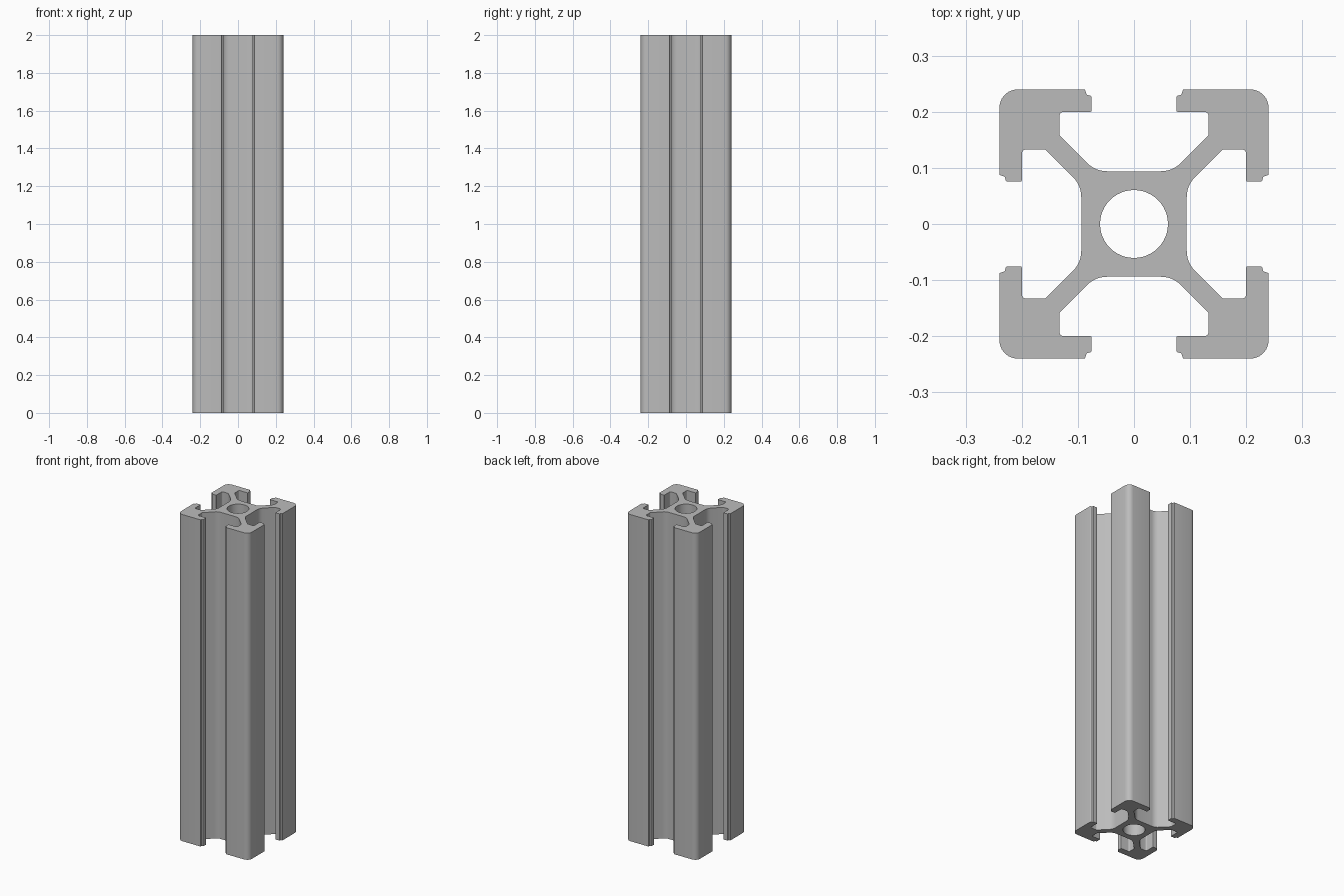
import bpy
import bmesh
import math
from mathutils import Vector, Matrix

LENGTH = 2.0
HALF = 0.24
BORE = 0.0605

cube = bpy.data.objects.get("Cube")
if cube:
    bpy.data.objects.remove(cube, do_unlink=True)

# Material
aluminium = bpy.data.materials.new("plain_aluminium")
aluminium.use_nodes = True
colour = (0.5, 0.5, 0.5, 1.0)
aluminium.diffuse_color = colour
aluminium.node_tree.nodes["Principled BSDF"].inputs["Base Color"].default_value = colour


def rounded(corners, steps=6):
    """Round each (x, y, radius) corner of a closed outline with an arc."""
    points = []
    for i, (x, y, radius) in enumerate(corners):
        corner = Vector((x, y))
        if radius == 0:
            points.append(corner)
            continue
        before = (Vector(corners[i - 1][:2]) - corner).normalized()
        after = (Vector(corners[(i + 1) % len(corners)][:2]) - corner).normalized()
        half_angle = before.angle(after) / 2
        centre = corner + (before + after).normalized() * radius / math.sin(half_angle)
        start = corner + before * radius / math.tan(half_angle) - centre
        sweep = start.angle_signed(corner + after * radius / math.tan(half_angle) - centre)
        for k in range(steps + 1):
            points.append(centre + Matrix.Rotation(-sweep * k / steps, 2) @ start)
    return points


# One eighth of the section: core, diagonal web, slot pocket and lip
eighth = [
    (0.069, 0.094, 0.05),
    (0.133, 0.158, 0.008),
    (0.133, 0.200, 0.008),
    (0.0755, 0.200, 0.002),
    (0.0755, 0.228, 0.003),
    (0.0845, 0.2305, 0),
    (0.0875, HALF, 0.003),
]
# Mirror across the diagonal, with the rounded outer corner between
quarter = eighth + [(HALF, HALF, 0.033)] + [(y, x, r) for x, y, r in reversed(eighth)]

# Repeat the quarter clockwise around the centre
corners = []
for turn in range(4):
    c, s = round(math.cos(turn * math.pi / 2)), round(math.sin(turn * math.pi / 2))
    corners += [(x * c + y * s, y * c - x * s, r) for x, y, r in quarter]

# Round bore through the middle
SIDES = 48
bore = [Vector((BORE * math.cos(math.tau * k / SIDES), BORE * math.sin(math.tau * k / SIDES)))
        for k in range(SIDES)]

# Fill the section and extrude it to full length
bm = bmesh.new()
edges = []
for loop in (rounded(corners), bore):
    verts = [bm.verts.new((p.x, p.y, 0)) for p in loop]
    edges += [bm.edges.new((verts[i - 1], verts[i])) for i in range(len(verts))]
bmesh.ops.triangle_fill(bm, edges=edges, use_beauty=True, use_dissolve=False)
result = bmesh.ops.extrude_face_region(bm, geom=bm.faces[:], use_keep_orig=True)
top_verts = [g for g in result["geom"] if isinstance(g, bmesh.types.BMVert)]
bmesh.ops.translate(bm, vec=(0, 0, LENGTH), verts=top_verts)
bmesh.ops.recalc_face_normals(bm, faces=bm.faces[:])

mesh = bpy.data.meshes.new("slotted_rail")
bm.to_mesh(mesh)
bm.free()
mesh.materials.append(aluminium)
rail = bpy.data.objects.new("slotted_rail", mesh)
bpy.context.collection.objects.link(rail)

# Smooth arcs, sharp edges
bpy.ops.object.select_all(action="DESELECT")
rail.select_set(True)
bpy.context.view_layer.objects.active = rail
bpy.ops.object.shade_smooth_by_angle(angle=math.radians(30))
